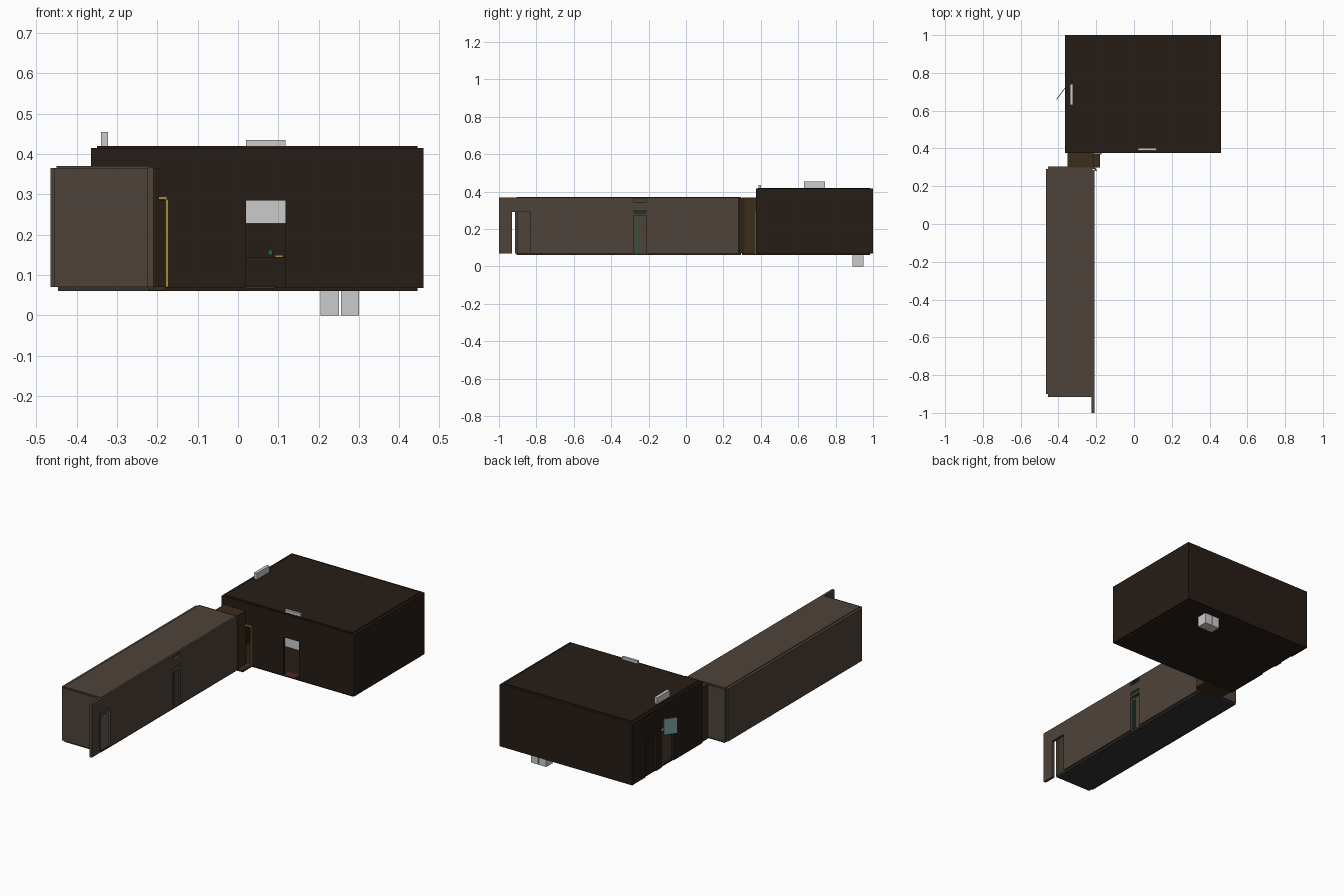
import bpy, bmesh
from mathutils import Matrix, Vector

if "Cube" in bpy.data.objects:
    bpy.data.objects.remove(bpy.data.objects["Cube"])

T = 0.015  # wall thickness


def mat(name, r, g, b):
    m = bpy.data.materials.new(name)
    m.diffuse_color = (r, g, b, 1)
    m.use_nodes = True
    m.node_tree.nodes["Principled BSDF"].inputs["Base Color"].default_value = m.diffuse_color
    return m


DARK = mat("dark_brown", 0.019, 0.012, 0.008)
TAUPE = mat("taupe", 0.075, 0.056, 0.042)
SLATE = mat("slate", 0.03, 0.032, 0.03)
BROWN = mat("brown", 0.045, 0.026, 0.012)
RED = mat("red_brown", 0.07, 0.025, 0.014)
GOLD = mat("gold", 0.42, 0.25, 0.04)
TEAL = mat("teal", 0.16, 0.3, 0.3)
GREEN = mat("green", 0.02, 0.12, 0.06)


def boxes(name, items, material=None):
    """One object made of boxes (x0, x1, y0, y1, z0, z1)."""
    bm = bmesh.new()
    for x0, x1, y0, y1, z0, z1 in items:
        c = Vector(((x0 + x1) / 2, (y0 + y1) / 2, (z0 + z1) / 2))
        s = Matrix.Diagonal((x1 - x0, y1 - y0, z1 - z0, 1))
        bmesh.ops.create_cube(bm, size=1, matrix=Matrix.Translation(c) @ s)
    me = bpy.data.meshes.new(name)
    bm.to_mesh(me)
    bm.free()
    if material:
        me.materials.append(material)
    ob = bpy.data.objects.new(name, me)
    bpy.context.collection.objects.link(ob)
    return ob


def wall(name, axis, pos, a0, a1, z0, z1, material, holes=()):
    """Wall running along axis, with door holes (start, end, [(z0, z1), ...])."""
    parts, cur = [], a0
    for h0, h1, gaps in holes:
        parts.append((cur, h0, z0, z1))
        low = z0
        for g0, g1 in gaps:
            if g0 > low:
                parts.append((h0, h1, low, g0))
            low = g1
        if low < z1:
            parts.append((h0, h1, low, z1))
        cur = h1
    parts.append((cur, a1, z0, z1))
    if axis == 'x':
        items = [(a, b, pos, pos + T, c, d) for a, b, c, d in parts]
    else:
        items = [(pos, pos + T, a, b, c, d) for a, b, c, d in parts]
    return boxes(name, items, material)


# Large room: four walls, floor and roof slabs inset between them
Z0, Z1 = 0.068, 0.415
wall("room_front_wall", 'x', 0.375, -0.35, 0.445, Z0, Z1, DARK,
     [(-0.335, -0.18, [(Z0, 0.285)]), (0.02, 0.118, [(Z0, 0.285)])])
wall("room_back_wall", 'x', 0.985, -0.35, 0.445, Z0, Z1, DARK)
wall("room_left_wall", 'y', -0.365, 0.39, 0.985, Z0, Z1, DARK,
     [(0.63, 0.74, [(Z0, 0.285)]), (0.79, 0.88, [(Z0, 0.285), (0.385, 0.408)])])
wall("room_right_wall", 'y', 0.445, 0.39, 0.985, Z0, Z1, DARK)
boxes("room_corner_posts", [(x, x + T, y, y + T, Z0, Z1)
                            for x in (-0.365, 0.445) for y in (0.375, 0.985)], DARK)
boxes("room_floor", [(-0.35, 0.445, 0.385, 0.985, 0.06, 0.07)], DARK)
boxes("room_roof", [(-0.35, 0.445, 0.385, 0.985, 0.408, 0.42)], DARK)
boxes("room_door_recess", [(-0.35, -0.343, 0.785, 0.885, 0.07, 0.408)], DARK)
boxes("room_door_sill", [(0.02, 0.09, 0.376, 0.42, 0.066, 0.0715)], RED)

# Raised sliding doors that stick out of the roof
boxes("front_sliding_door", [(0.02, 0.118, 0.388, 0.402, 0.228, 0.435)])
boxes("left_sliding_door", [(-0.34, -0.322, 0.63, 0.742, 0.25, 0.455)])

# Twin blocks under the floor
boxes("floor_blocks", [(x, x + 0.045, 0.89, 0.95, 0.0, 0.1) for x in (0.205, 0.255)])

# Furniture seen through the front door
boxes("room_counter", [(-0.02, 0.16, 0.85, 0.92, 0.07, 0.145)], DARK)
boxes("counter_item", [(0.075, 0.085, 0.87, 0.88, 0.15, 0.162)], GREEN)
boxes("counter_strip", [(0.092, 0.112, 0.87, 0.876, 0.145, 0.149)], GOLD)

# Angled sign panel outside the left door
sign = boxes("angled_panel", [(-0.0375, 0.0375, -0.002, 0.002, 0.245, 0.335)], TEAL)
sign.location = (-0.3875, 0.69, 0)
sign.rotation_euler.z = 0.927

# Corridor: shell with a longer right-hand wall
C0, C1 = 0.07, 0.366
wall("corridor_left_wall", 'y', -0.465, -0.9, 0.29, C0, C1, TAUPE)
wall("corridor_right_wall", 'y', -0.225, -1.0, 0.285, C0, 0.368, TAUPE,
     [(-0.93, -0.835, [(C0, 0.29)]),
      (-0.28, -0.21, [(C0, 0.27), (0.282, 0.298), (0.342, 0.362)])])
wall("corridor_front_wall", 'x', -0.915, -0.455, -0.225, C0, C1, TAUPE)
wall("corridor_back_wall", 'x', 0.29, -0.455, -0.212, C0, C1, TAUPE,
     [(-0.34, -0.24, [(C0, 0.29)])])
boxes("corridor_roof", [(-0.45, -0.22, -0.905, 0.295, 0.358, 0.37)], TAUPE)
boxes("corridor_floor", [(-0.447, -0.22, -0.905, 0.295, 0.06, 0.072)], SLATE)

# Side door set into the corridor wall
boxes("corridor_door_panel", [(-0.232, -0.224, -0.285, -0.205, 0.07, 0.362)], TAUPE)
boxes("corridor_door_leaf", [(-0.225, -0.219, -0.25, -0.21, 0.07, 0.262)], TAUPE)
boxes("corridor_door_strips", [(-0.225, -0.217, -0.266, -0.258, 0.07, 0.25),
                               (-0.225, -0.215, -0.28, -0.21, 0.286, 0.294)], GREEN)

# Angled post at the end of the corridor
post = boxes("corridor_end_post", [(-0.017, 0.017, -0.004, 0.004, 0.07, 0.366)], BROWN)
post.location = (-0.209, 0.296, 0)
post.rotation_euler.z = -1.0

# Connector between corridor and room
boxes("connector_sides", [(-0.352, -0.34, 0.3, 0.38, 0.068, 0.366),
                          (-0.227, -0.215, 0.3, 0.38, 0.068, 0.366)], BROWN)
boxes("connector_roof", [(-0.35, -0.217, 0.3, 0.385, 0.358, 0.369)], BROWN)
boxes("connector_floor", [(-0.35, -0.18, 0.3, 0.385, 0.062, 0.071)], BROWN)

# Gold frame around the opening into the room
boxes("gold_door_frame", [(-0.18, -0.173, 0.368, 0.38, 0.07, 0.287),
                          (-0.335, -0.176, 0.368, 0.38, 0.287, 0.295)], GOLD)
